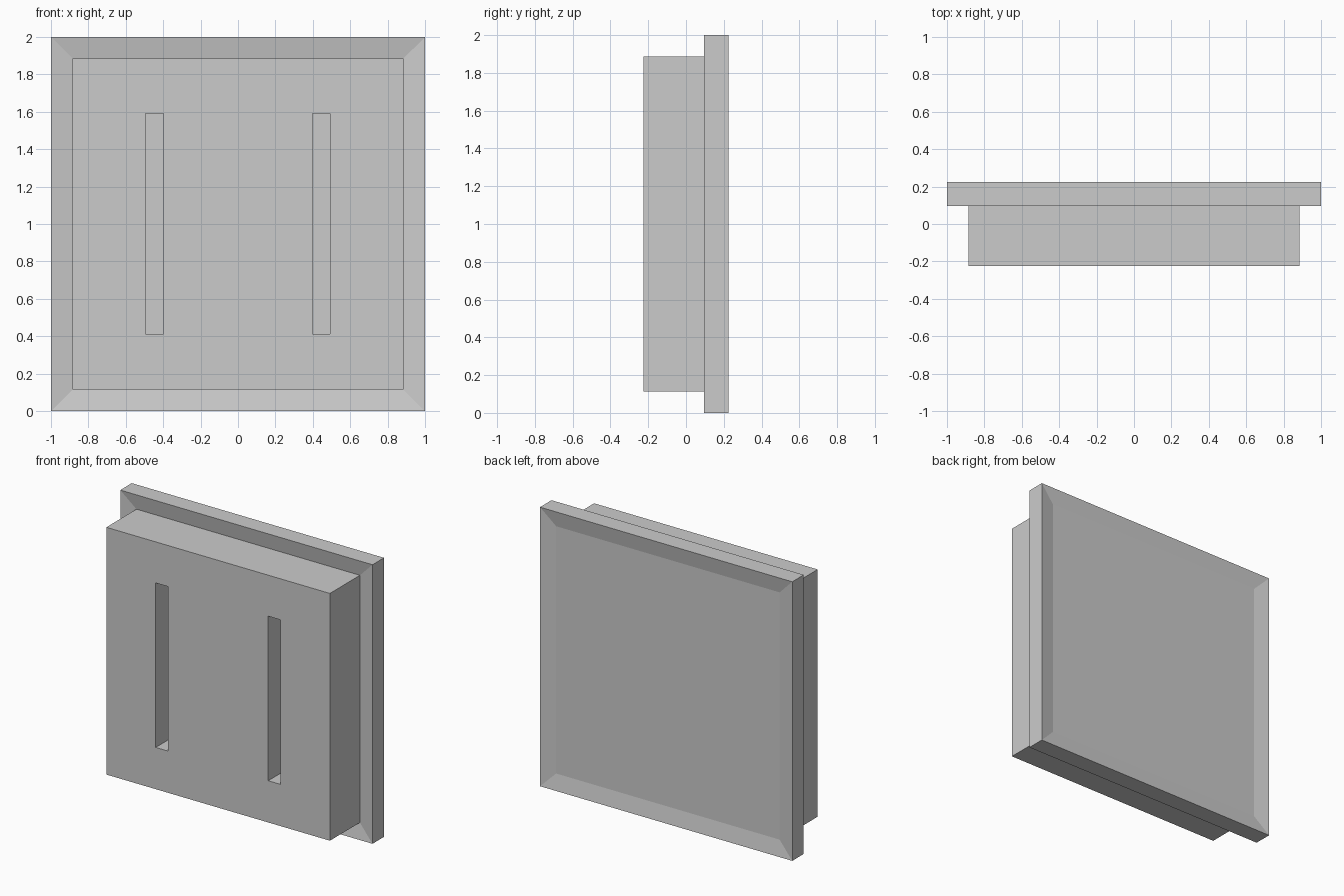
import bpy, bmesh
from mathutils import Matrix, Vector

if "Cube" in bpy.data.objects:
    bpy.data.objects.remove(bpy.data.objects["Cube"])

CENTRE_Z = 1.0
BLOCK_HALF = 0.886   # half width of the block and of the dished area
DISH = 0.02          # how far the plate faces sink inside the border


def add_box(bm, lo, hi):
    lo, hi = Vector(lo), Vector(hi)
    mat = Matrix.Translation((lo + hi) / 2) @ Matrix.Diagonal((*(hi - lo), 1))
    bmesh.ops.create_cube(bm, size=1, matrix=mat)


def finish(name, bm):
    bmesh.ops.recalc_face_normals(bm, faces=bm.faces)
    mesh = bpy.data.meshes.new(name)
    bm.to_mesh(mesh)
    bm.free()
    obj = bpy.data.objects.new(name, mesh)
    bpy.context.collection.objects.link(obj)
    return obj


# Back plate, with both large faces slightly dished inside a mitred border
bm = bmesh.new()
add_box(bm, (-1, 0.095, 0), (1, 0.225, 2))
bm.normal_update()
big = [f for f in bm.faces if abs(f.normal.y) > 0.9]
bmesh.ops.inset_individual(bm, faces=big, thickness=0.1)
for face in big:
    side = 1 if face.calc_center_median().y > 0.16 else -1
    for v in face.verts:
        v.co.x = BLOCK_HALF if v.co.x > 0 else -BLOCK_HALF
        v.co.z = CENTRE_Z + (BLOCK_HALF if v.co.z > CENTRE_Z else -BLOCK_HALF)
        v.co.y -= side * DISH

# Front block, extruded from the dished front face
front = min(big, key=lambda f: f.calc_center_median().y)
res = bmesh.ops.extrude_discrete_faces(bm, faces=[front])
for v in res["faces"][0].verts:
    v.co.y = -0.225
panel = finish("socket_panel", bm)

# Two tall slots cut into the block
bm = bmesh.new()
for x in (-0.447, 0.445):
    add_box(bm, (x - 0.048, -0.4, 0.413), (x + 0.048, 0.03, 1.592))
cutter = finish("slot_cutter", bm)
cutter.hide_render = True
cutter.display_type = 'WIRE'

cut = panel.modifiers.new("slots", 'BOOLEAN')
cut.operation = 'DIFFERENCE'
cut.solver = 'EXACT'
cut.object = cutter
